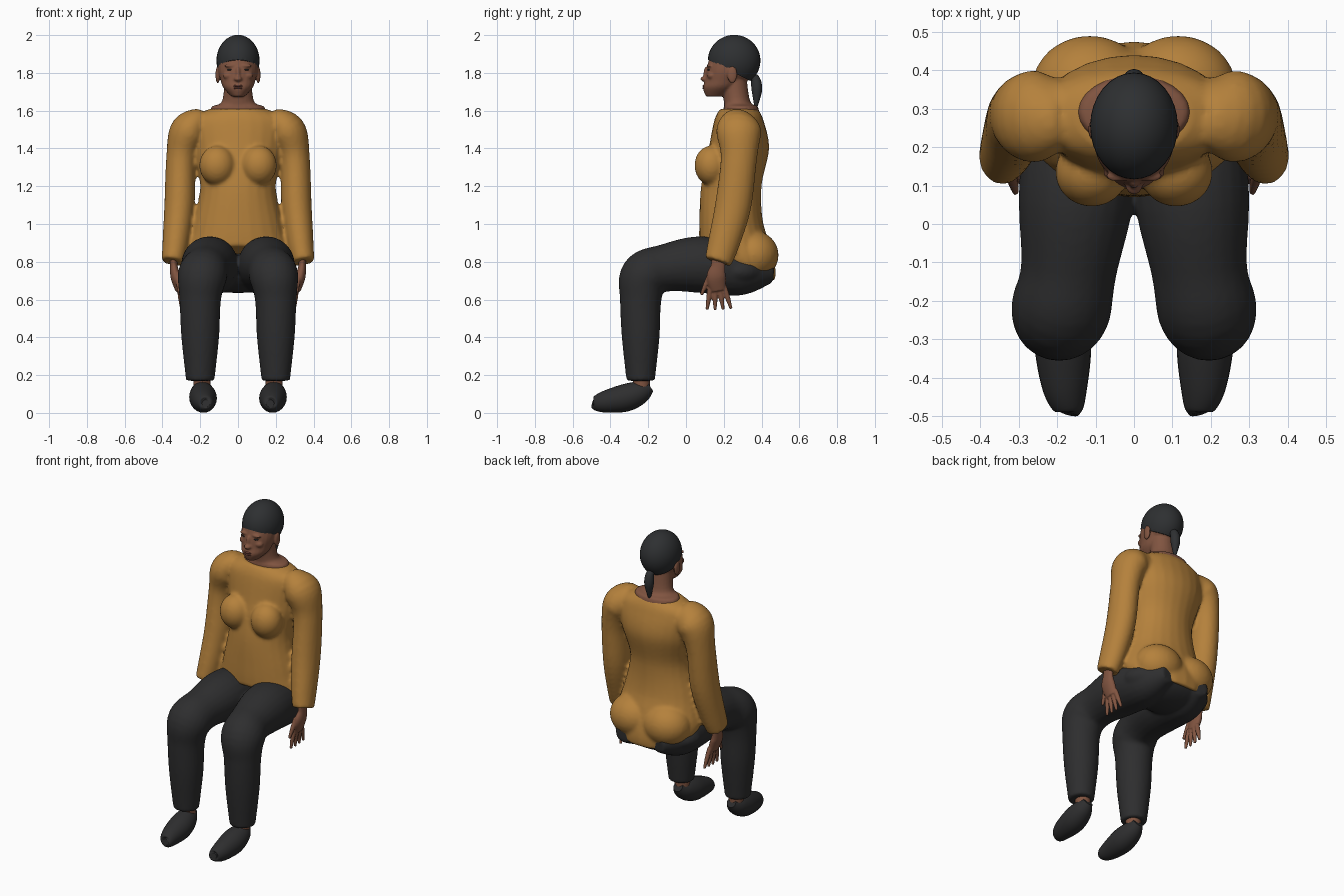
import bpy, bmesh, math
from mathutils import Vector, Matrix

default_cube = bpy.data.objects.get("Cube")
if default_cube:
    bpy.data.objects.remove(default_cube)


def material(name, red, green, blue):
    mat = bpy.data.materials.new(name)
    mat.use_nodes = True
    mat.diffuse_color = (red, green, blue, 1)
    shader = next(node for node in mat.node_tree.nodes if node.type == 'BSDF_PRINCIPLED')
    shader.inputs["Base Color"].default_value = mat.diffuse_color
    return mat


OCHRE = material("ochre knit", .46, .22, .045)
CHARCOAL = material("charcoal cloth", .027, .027, .028)
SKIN = material("brown skin", .22, .09, .052)
LIP = material("dark lips", .16, .055, .04)
HAIR = material("black hair", .027, .029, .031)
SIDES = {"left": 1, "right": -1}


def spline(points, steps=6):
    """Pass a smooth curve through a few points of any dimension."""
    points = [Vector(point) for point in points]
    padded = [points[0], *points, points[-1]]
    result = []
    for before, start, end, after in zip(padded, padded[1:], padded[2:], padded[3:]):
        leave, arrive = (end - before) / 2, (after - start) / 2
        for step in range(steps):
            t = step / steps
            bend = leave * (t * (1 - t) ** 2) - arrive * (t * t * (1 - t))
            result.append(start.lerp(end, t * t * (3 - 2 * t)) + bend)
    return result + [points[-1]]


def skin_rings(bm, rings, sides=24):
    """Join rings given as (centre, first axis, second axis) into a closed body."""
    loops = []
    for centre, across, deep in rings:
        angles = [math.tau * k / sides for k in range(sides)]
        loops.append([bm.verts.new(centre + across * math.cos(a) + deep * math.sin(a)) for a in angles])
    for lower, upper in zip(loops, loops[1:]):
        for k in range(sides):
            following = (k + 1) % sides
            bm.faces.new((lower[k], lower[following], upper[following], upper[k]))
    bm.faces.new(reversed(loops[0]))
    bm.faces.new(loops[-1])


def trunk(bm, profile, tilt=lambda z: 0):
    """Upright body from (y, z, half width, half depth) sections."""
    rings = []
    for y, z, width, depth in spline(profile):
        rings.append((Vector((0, y, z)), Vector((width, 0, 0)), Vector((0, depth, depth * tilt(z)))))
    skin_rings(bm, rings)


def limb(bm, path, side=1, depth=1):
    """Tube along (x, y, z, radius) points, mirrored by side."""
    samples = spline(path)
    centres = [Vector((p[0] * side, p[1], p[2])) for p in samples]
    rings = []
    for i, centre in enumerate(centres):
        along = (centres[min(i + 1, len(centres) - 1)] - centres[max(i - 1, 0)]).normalized()
        across = Vector((side, 0, 0))
        across = (across - along * across.dot(along)).normalized()
        radius = samples[i][3]
        rings.append((centre, across * radius, along.cross(across) * radius * depth))
    skin_rings(bm, rings)


def ball(bm, centre, radii):
    place = Matrix.Translation(centre) @ Matrix.Diagonal((*radii, 1))
    bmesh.ops.create_uvsphere(bm, u_segments=32, v_segments=24, radius=1, matrix=place)


def ball_pair(bm, centre, radii):
    x, y, z = centre
    for side in SIDES.values():
        ball(bm, (x * side, y, z), radii)


def finish(bm, name, mat, fuse=0, soften=4):
    """Turn the bmesh into a smooth object, fusing overlapping pieces if asked."""
    bmesh.ops.recalc_face_normals(bm, faces=bm.faces)
    mesh = bpy.data.meshes.new(name)
    bm.to_mesh(mesh)
    bm.free()
    mesh.materials.append(mat)
    for face in mesh.polygons:
        face.use_smooth = len(face.vertices) <= 4
    part = bpy.data.objects.new(name, mesh)
    bpy.context.collection.objects.link(part)
    if fuse:
        remesh = part.modifiers.new("fuse", 'REMESH')
        remesh.mode = 'VOXEL'
        remesh.voxel_size = fuse
        remesh.use_smooth_shade = True
        relax = part.modifiers.new("soften", 'SMOOTH')
        relax.iterations = soften


# Sweater: torso with a hem sloping down to the back, bust, seat and sleeves
bm = bmesh.new()
trunk(bm, [(.28, 1.61, .15, .1), (.28, 1.55, .25, .13), (.28, 1.4, .24, .16),
           (.24, 1.2, .2, .16), (.24, 1, .24, .17), (.27, .85, .28, .2), (.27, .79, .27, .2)],
      tilt=lambda z: 3 * min(0, z - .95))
ball_pair(bm, (.11, .135, 1.31), (.095, .09, .105))
ball_pair(bm, (.115, .355, .835), (.15, .135, .13))
for side in SIDES.values():
    limb(bm, [(.18, .29, 1.52, .08), (.26, .28, 1.49, .1), (.3, .28, 1.35, .08),
              (.31, .25, 1.1, .08), (.33, .2, .9, .07), (.345, .17, .8, .06)], side, depth=1.2)
finish(bm, "sweater", OCHRE, fuse=.011)

# Trousers: pelvis and bent legs
bm = bmesh.new()
ball(bm, (0, .28, .75), (.29, .18, .115))
for side in SIDES.values():
    limb(bm, [(.12, .46, .74, .05), (.14, .3, .75, .13), (.15, .08, .785, .15),
              (.17, -.12, .765, .125), (.19, -.22, .72, .13), (.2, -.24, .6, .11),
              (.2, -.24, .4, .1), (.2, -.24, .17, .075)], side)
finish(bm, "trousers", CHARCOAL, fuse=.011)

# Head: skull, face, neck, nose, brows, cheeks and ears
bm = bmesh.new()
ball(bm, (0, .255, 1.865), (.106, .13, .126))
trunk(bm, [(.155, 1.675, .035, .05), (.18, 1.72, .077, .09), (.2, 1.76, .092, .1),
           (.22, 1.82, .105, .112), (.24, 1.9, .1, .11)])
trunk(bm, [(.29, 1.57, .15, .1), (.29, 1.62, .14, .09), (.27, 1.65, .085, .07), (.25, 1.78, .07, .07)])
ball(bm, (0, .1, 1.768), (.022, .024, .014))
ball(bm, (0, .11, 1.795), (.013, .018, .04))
ball_pair(bm, (.04, .124, 1.838), (.034, .014, .009))
ball_pair(bm, (.05, .135, 1.785), (.03, .022, .02))
ball_pair(bm, (.107, .245, 1.79), (.012, .026, .046))
finish(bm, "head", SKIN, fuse=.006, soften=3)

# Lips and eyes
bm = bmesh.new()
for height in (1.731, 1.719):
    ball(bm, (0, .1, height), (.026, .013, .007))
finish(bm, "lips", LIP)
bm = bmesh.new()
ball_pair(bm, (.041, .122, 1.817), (.017, .009, .005))
finish(bm, "eyes", HAIR)

# Close-cropped hair, trimmed along a slope from forehead to nape
bm = bmesh.new()
ball(bm, (0, .255, 1.865), (.114, .139, .136))
trim = bmesh.ops.bisect_plane(bm, geom=[*bm.verts, *bm.edges, *bm.faces],
                              plane_co=(0, .11, 1.873), plane_no=(0, .5, 1), clear_inner=True)
rim = [item for item in trim["geom_cut"] if isinstance(item, bmesh.types.BMEdge)]
bmesh.ops.contextual_create(bm, geom=rim)
finish(bm, "hair_cap", HAIR)

# Ponytail
bm = bmesh.new()
limb(bm, [(0, .33, 1.78, .018), (0, .365, 1.77, .024), (0, .375, 1.71, .028), (0, .37, 1.62, .008)])
finish(bm, "ponytail", HAIR)

for label, side in SIDES.items():
    # Hand: flat palm, fanned fingers and a thumb
    bm = bmesh.new()
    limb(bm, [(.34, .17, .84, .02), (.34, .17, .78, .02), (.33, .16, .72, .027), (.31, .17, .65, .022)],
         side, depth=1.9)
    digits = [(Vector((.31, .13 + .024 * i, .67)), .15 * (i - 1)) for i in range(4)]
    digits.append((Vector((.32, .13, .74)), -.4))
    for root, spread in digits:
        reach = Vector((-.1, math.sin(spread), -math.cos(spread))) * .125
        limb(bm, [(*(root + reach * t), .014 - .006 * t ** 3) for t in (0, .5, 1)], side)
    finish(bm, label + "_hand", SKIN, fuse=.005, soften=2)

    # Bare ankle
    bm = bmesh.new()
    limb(bm, [(.195, -.235, .26, .045), (.19, -.235, .12, .045)], side)
    finish(bm, label + "_ankle", SKIN)

    # Soft shoe, toe pointing down
    bm = bmesh.new()
    limb(bm, [(.19, -.19, .14, .03), (.19, -.24, .11, .06), (.185, -.32, .08, .073),
              (.18, -.42, .06, .06), (.17, -.48, .05, .04), (.17, -.493, .05, .02)], side)
    finish(bm, label + "_shoe", CHARCOAL)
